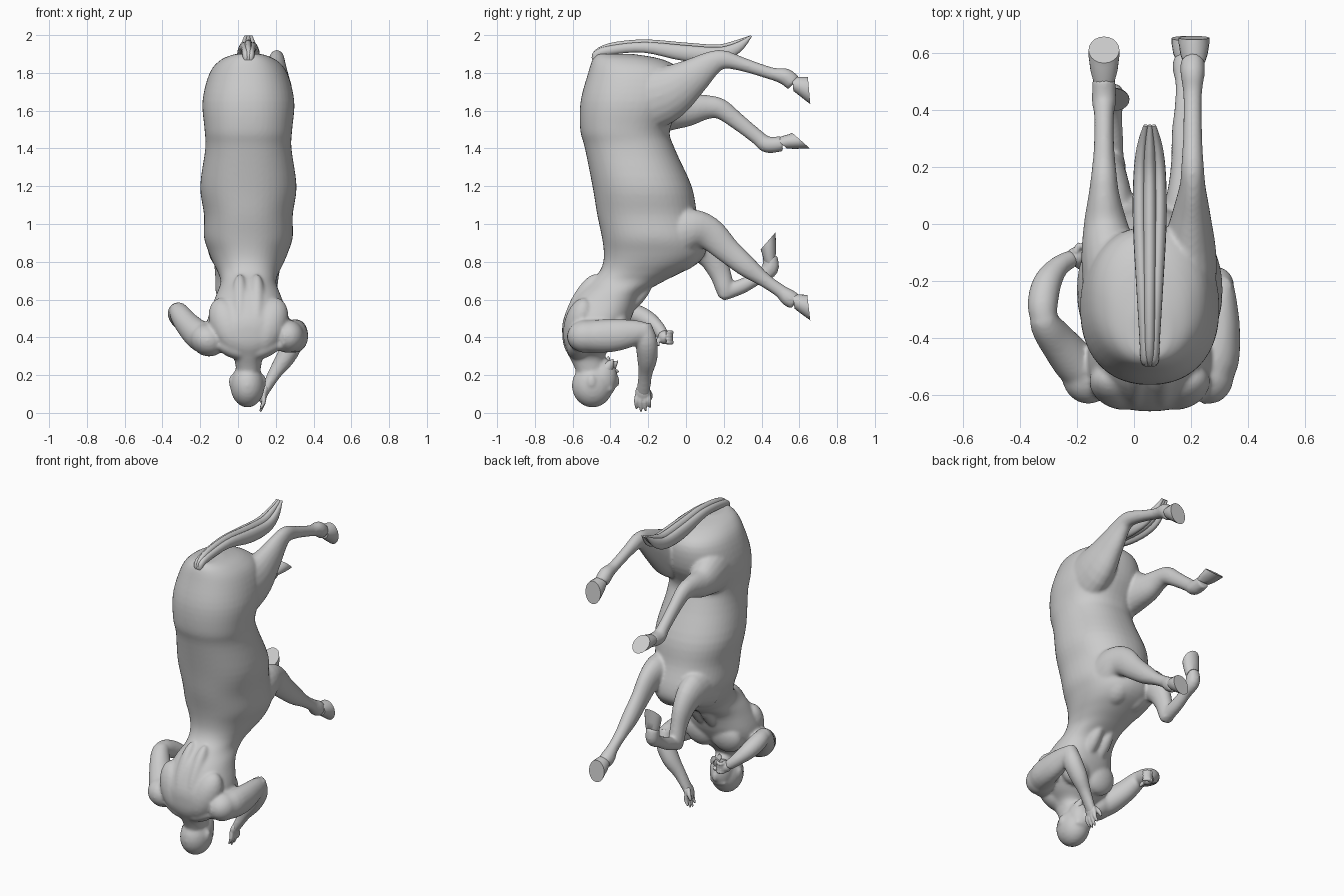
import bpy, bmesh, math
from mathutils import Vector, Matrix

C = 0.055  # x of the body's mid plane
X = Vector((1, 0, 0))


def refine(rows, k=4):
    """Catmull-Rom interpolation of rows of numbers."""
    out = []
    for i in range(len(rows) - 1):
        p0, p1, p2, p3 = rows[max(i - 1, 0)], rows[i], rows[i + 1], rows[min(i + 2, len(rows) - 1)]
        for s in range(k):
            t = s / k
            out.append([0.5 * (2 * b + (c - a) * t + (2 * a - 5 * b + 4 * c - d) * t * t
                               + (3 * b - a - 3 * c + d) * t ** 3)
                        for a, b, c, d in zip(p0, p1, p2, p3)])
    return out + [list(rows[-1])]


def loft(bm, rings, n=24, power=1.0):
    """Skin elliptical rings (centre, axis u, axis v) and cap the ends; power < 1 squares them."""
    def bend(w):
        return math.copysign(abs(w) ** power, w)
    loops = []
    for c, u, v in rings:
        loops.append([bm.verts.new(c + u * bend(math.cos(a)) + v * bend(math.sin(a)))
                      for a in (2 * math.pi * i / n for i in range(n))])
    faces = [bm.faces.new(loops[0]), bm.faces.new(loops[-1])]
    for a, b in zip(loops, loops[1:]):
        for i in range(n):
            j = (i + 1) % n
            faces.append(bm.faces.new((a[i], a[j], b[j], b[i])))
    bmesh.ops.recalc_face_normals(bm, faces=faces)


def tube(bm, rows, n=20):
    """Rows are x, y, z, radius along x, radius across."""
    rows = refine(rows)
    pts = [Vector(r[:3]) for r in rows]
    rings = []
    for i, r in enumerate(rows):
        t = (pts[min(i + 1, len(pts) - 1)] - pts[max(i - 1, 0)]).normalized()
        u = (X - t * X.dot(t)).normalized()
        rings.append((pts[i], u * r[3], t.cross(u) * r[4]))
    loft(bm, rings, n)


def limb(bm, x, rows):
    tube(bm, [(x + dx, y, z, a, b) for dx, y, z, a, b in rows])


def blob(bm, c, r, tilt=(0, 0, 0)):
    rot = Matrix.Rotation(tilt[2], 4, 'Z') @ Matrix.Rotation(tilt[1], 4, 'Y') @ Matrix.Rotation(tilt[0], 4, 'X')
    bmesh.ops.create_icosphere(bm, subdivisions=3, radius=1,
                               matrix=Matrix.Translation(c) @ rot @ Matrix.Diagonal((*r, 1)))


def finish(bm, name, voxel=0, smooth=3):
    me = bpy.data.meshes.new(name)
    bm.to_mesh(me)
    bm.free()
    ob = bpy.data.objects.new(name, me)
    bpy.context.collection.objects.link(ob)
    if voxel:
        m = ob.modifiers.new("fuse", 'REMESH')
        m.mode, m.voxel_size, m.use_smooth_shade = 'VOXEL', voxel, True
        s = ob.modifiers.new("soften", 'SMOOTH')
        s.factor, s.iterations = 0.5, smooth
    else:
        bpy.context.view_layer.objects.active = ob
        ob.select_set(True)
        bpy.ops.object.shade_smooth_by_angle(angle=math.radians(40))
        ob.select_set(False)
    return ob


body = bmesh.new()

# Horse barrel running into the inverted human torso: z, back y, belly y, half width
trunk = [(1.90, -.47, -.28, .07), (1.87, -.495, -.12, .145), (1.8, -.518, -.02, .205), (1.65, -.558, -.02, .243),
         (1.5, -.56, -.085, .232), (1.4, -.535, -.06, .228), (1.2, -.495, .03, .255), (1.05, -.47, .06, .235),
         (.93, -.445, .10, .235), (.85, -.435, .105, .21), (.79, -.44, .06, .185), (.74, -.465, -.03, .16),
         (.69, -.52, -.13, .147), (.62, -.59, -.24, .172), (.5, -.648, -.29, .215), (.41, -.655, -.34, .215),
         (.35, -.645, -.39, .16), (.3, -.62, -.43, .085), (.24, -.59, -.43, .066), (.18, -.57, -.43, .06)]
loft(body, [(Vector((C, (b + f) / 2, z)), X * w, Vector((0, (f - b) / 2, 0)))
            for z, b, f, w in refine(trunk)], 48, .9)

# Paired muscles: horse chest, shoulder blades, back, pectorals, belly, collar
for s in (-1, 1):
    blob(body, (C + s * .065, -.04, .885), (.10, .13, .14))
    blob(body, (C + s * .105, -.565, .46), (.095, .082, .16), (-.2, s * .4, 0))
    blob(body, (C + s * .045, -.555, .585), (.045, .055, .17), (-.5, 0, 0))
    blob(body, (C + s * .09, -.365, .45), (.105, .062, .10), (-.2, 0, 0))
    blob(body, (C + s * .04, -.27, .60), (.04, .04, .13), (-.75, 0, 0))
    blob(body, (C + s * .08, -.57, .34), (.11, .06, .05), (0, -s * .4, 0))

# Hind legs
limb(body, .205, [(-.035, -.3, 1.64, .11, .19), (-.015, -.12, 1.685, .10, .155), (-.005, .02, 1.77, .07, .105),
                  (0, .13, 1.848, .046, .067), (0, .2, 1.87, .04, .05), (0, .3, 1.845, .034, .037),
                  (0, .45, 1.797, .033, .033), (0, .525, 1.78, .043, .045), (0, .57, 1.745, .043, .044)])
limb(body, -.105, [(.045, -.3, 1.64, .11, .19), (.02, -.12, 1.62, .10, .14), (.005, 0, 1.605, .077, .093),
                   (0, .1, 1.618, .055, .067), (0, .18, 1.61, .044, .055), (0, .27, 1.545, .036, .045),
                   (0, .38, 1.458, .035, .04), (0, .43, 1.42, .043, .044), (0, .51, 1.425, .04, .04)])
# Front legs: one stretched, one folded
limb(body, .178, [(-.01, -.12, .92, .10, .15), (0, .02, .97, .085, .112), (0, .12, .95, .06, .089),
                  (0, .22, .86, .048, .069), (0, .32, .775, .046, .057), (0, .42, .7, .035, .038),
                  (0, .5, .645, .034, .036), (0, .54, .612, .043, .046), (0, .58, .588, .041, .044)])
limb(body, -.075, [(.01, -.12, .9, .10, .15), (0, .04, .91, .08, .11), (0, .13, .84, .06, .08),
                   (0, .18, .74, .047, .058), (0, .205, .66, .046, .05), (0, .21, .61, .037, .037)])
limb(body, -.075, [(0, .185, .63, .04, .04), (0, .29, .668, .038, .04), (0, .38, .715, .034, .035),
                   (0, .445, .762, .042, .045), (0, .445, .83, .038, .038)])

# Arms
blob(body, (.265, -.53, .405), (.085, .10, .088))
tube(body, [(.2, -.58, .40, .07, .07), (.28, -.5, .405, .08, .086), (.308, -.38, .41, .064, .086),
            (.308, -.27, .425, .052, .068), (.303, -.21, .43, .045, .05)])
tube(body, [(.303, -.225, .47, .04, .04), (.295, -.21, .38, .053, .058), (.25, -.205, .29, .05, .054),
            (.195, -.215, .21, .036, .038), (.145, -.225, .12, .025, .036), (.135, -.228, .095, .02, .037)])
blob(body, (-.16, -.53, .385), (.095, .10, .085), (0, .5, 0))
tube(body, [(-.1, -.56, .38, .07, .07), (-.19, -.5, .40, .077, .083), (-.26, -.42, .46, .066, .073),
            (-.305, -.36, .52, .056, .058), (-.32, -.32, .548, .046, .046)])
tube(body, [(-.31, -.36, .545, .04, .04), (-.32, -.29, .53, .053, .053), (-.305, -.21, .495, .051, .051),
            (-.265, -.15, .45, .038, .038), (-.215, -.12, .405, .03, .032)])

# Head, upside down with the face towards +y
blob(body, (.05, -.495, .145), (.091, .11, .117))
blob(body, (.05, -.44, .185), (.072, .077, .107))
blob(body, (.05, -.375, .175), (.018, .024, .038), (.3, 0, 0))
blob(body, (.05, -.402, .125), (.06, .024, .02))
for s in (-1, 1):
    blob(body, (.05 + s * .085, -.5, .165), (.014, .024, .036))
finish(body, "centaur_body", .0085, 9)

# Pointed beard tufts
beard = bmesh.new()
for dx, y, z in ((0, -.41, .30), (.03, -.385, .285), (-.03, -.385, .285), (0, -.36, .275), (0, -.355, .22)):
    tube(beard, [(.05 + dx * .6, -.45, .20, .045, .045), (.05 + dx, (y - .43) / 2, (z + .215) / 2, .028, .028),
                 (.05 + dx, y, z, .002, .002)], 12)
finish(beard, "beard")

# Hands: one open with spread fingers, one half closed
hands = bmesh.new()
blob(hands, (.138, -.228, .105), (.022, .041, .055), (0, .3, 0))
for i in range(4):
    y = -.258 + i * .02
    tip = (.02, .005, .010, .028)[i]
    tube(hands, [(.135, y, .10, .012, .012), (.137, y - .006 + i * .003, .06, .012, .012),
                 (.118, y - .004 + i * .004, tip, .006, .006)], 10)
tube(hands, [(.13, -.21, .13, .013, .013), (.11, -.19, .10, .013, .013), (.095, -.185, .07, .007, .007)], 10)
blob(hands, (-.203, -.115, .40), (.036, .034, .036))
for i in range(4):
    z = .372 + i * .018
    tube(hands, [(-.205, -.10, z, .012, .012), (-.19, -.08 + abs(i - 1.5) * .004, z, .012, .012),
                 (-.165, -.087, z, .011, .011), (-.155, -.105, z, .008, .008)], 10)
tube(hands, [(-.205, -.135, .40, .012, .012), (-.185, -.15, .375, .012, .012), (-.17, -.145, .355, .008, .008)], 10)
finish(hands, "hands", .005, 4)

# Hooves: coronet, heel and toe positions as (y, z)
for name, x, cor, heel, toe in (
        ("hind_hoof_right", .21, (.565, 1.742), (.645, 1.778), (.658, 1.635)),
        ("hind_hoof_left", -.105, (.505, 1.425), (.563, 1.482), (.656, 1.40)),
        ("front_hoof_right", .185, (.57, .59), (.642, .624), (.658, .49)),
        ("front_hoof_left", -.07, (.45, .805), (.395, .865), (.475, .957))):
    c, h, t = (Vector((x, *p)) for p in (cor, heel, toe))
    half, sole = (t - h) / 2, (h + t) / 2
    v = half.normalized()
    hoof = bmesh.new()
    loft(hoof, [(c, X * .038, v * .038), (c.lerp(sole, .35), X * .048, v * .05),
                (c.lerp(sole, .8), X * .054, half * .92), (sole, X * .054, half)], 20)
    finish(hoof, name)

# Tail: overlapping strands that leave grooves along its length
tail = bmesh.new()
for dx, lift in ((-1, -.008), (0, .006), (1, -.008)):
    tube(tail, [(C + dx * .008, -.46, 1.85, .018, .025), (C + dx * .014, -.475, 1.895, .018, .022),
                (C + dx * .018, -.4, 1.928 + lift, .018, .024), (C + dx * .026, -.22, 1.943 + lift, .021, .028),
                (C + dx * .034, 0, 1.912 + lift, .025, .042), (C + dx * .034, .17, 1.906 + lift, .023, .038),
                (C + dx * .027, .27, 1.94 + lift, .018, .028), (C + dx * .014, .345, 1.995, .008, .005)], 16)
finish(tail, "tail")
